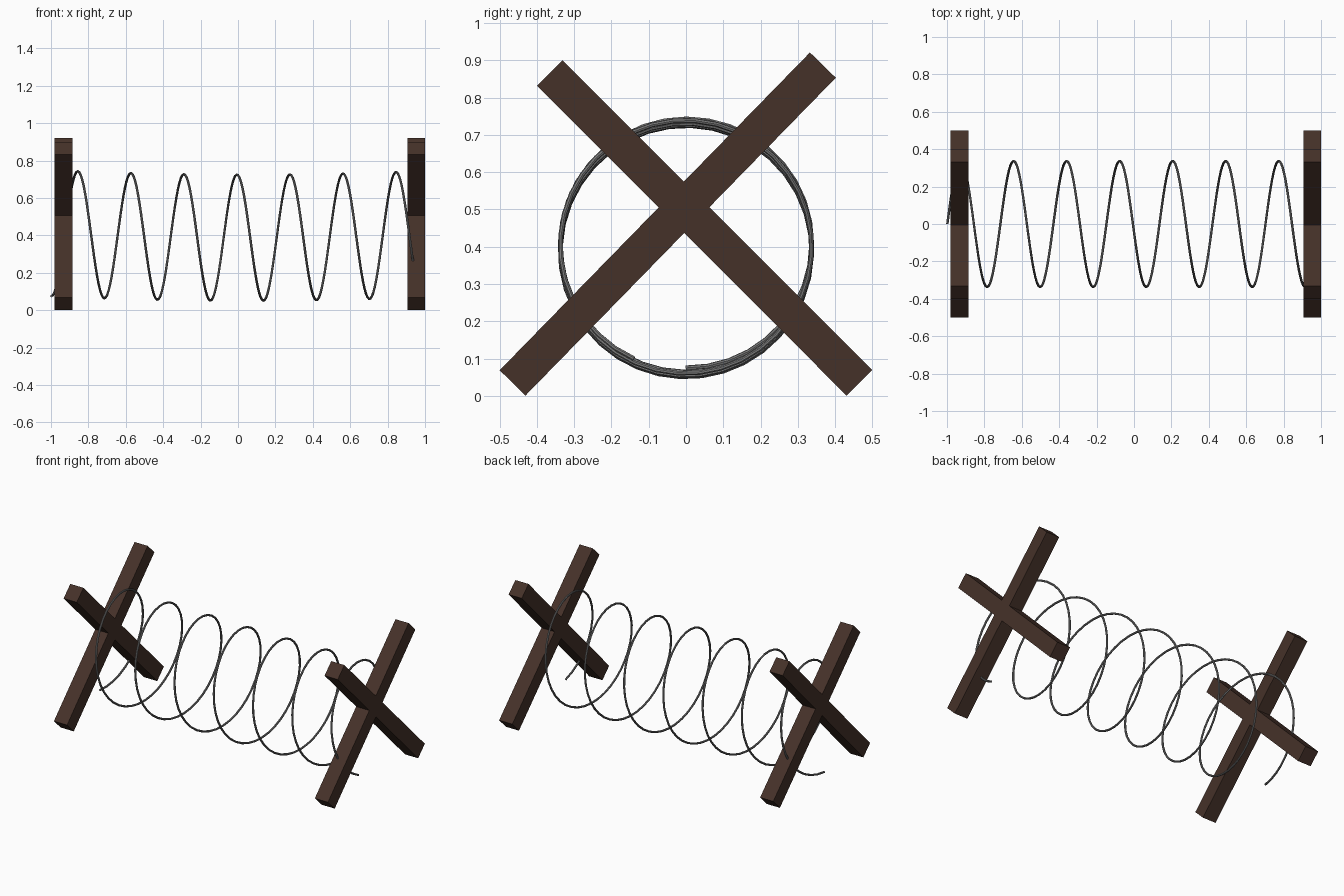
import bpy, math
from mathutils import Vector

if "Cube" in bpy.data.objects:
    bpy.data.objects.remove(bpy.data.objects["Cube"])


def material(name, rgb):
    m = bpy.data.materials.new(name)
    m.diffuse_color = (*rgb, 1)
    m.use_nodes = True
    m.node_tree.nodes["Principled BSDF"].inputs["Base Color"].default_value = m.diffuse_color
    return m


WOOD = material("dark_wood", (0.06, 0.031, 0.022))
WIRE = material("steel_wire", (0.2, 0.2, 0.2))


# Square timber running between two (y, z) axis points at a given x
def beam(name, x, a, b, size=0.097):
    d = Vector(b) - Vector(a)
    mid = (Vector(a) + Vector(b)) / 2
    bpy.ops.mesh.primitive_cube_add(size=1, location=(x, mid.x, mid.y))
    ob = bpy.context.object
    ob.name = name
    ob.scale = (0.095, d.length, size)
    ob.rotation_euler = (math.atan2(d.y, d.x), 0, 0)
    ob.data.materials.append(WOOD)


# Crossed timbers at each end, one arm slightly longer
for side, x in (("left", -0.9325), ("right", 0.9525)):
    beam(side + "_long_beam", x, (-0.465, 0.035), (0.367, 0.887))
    beam(side + "_short_beam", x, (0.465, 0.035), (-0.365, 0.866))

# Coiled wire, sagging slightly towards the middle
TURNS, PITCH, R, STEPS = 6.932, 0.2835, 0.337, 36
count = round(TURNS * STEPS)
curve = bpy.data.curves.new("wire_path", "CURVE")
curve.dimensions = "3D"
curve.bevel_depth = 0.0065
curve.bevel_resolution = 2
curve.use_fill_caps = True
spline = curve.splines.new("POLY")
spline.points.add(count)
for i, p in enumerate(spline.points):
    turn = TURNS * i / count
    t = turn * math.tau
    x = -0.998 + turn * PITCH
    centre = 0.388 + 0.022 * (x - 0.05) ** 2
    p.co = (x, R * math.sin(t), centre - R * math.cos(t), 1)
coil = bpy.data.objects.new("wire_coil", curve)
bpy.context.collection.objects.link(coil)
bpy.ops.object.select_all(action="DESELECT")
coil.select_set(True)
bpy.context.view_layer.objects.active = coil
bpy.ops.object.convert(target="MESH")
coil = bpy.context.object
coil.name = "wire_coil"
coil.data.materials.clear()
coil.data.materials.append(WIRE)
bpy.ops.object.shade_smooth_by_angle()
